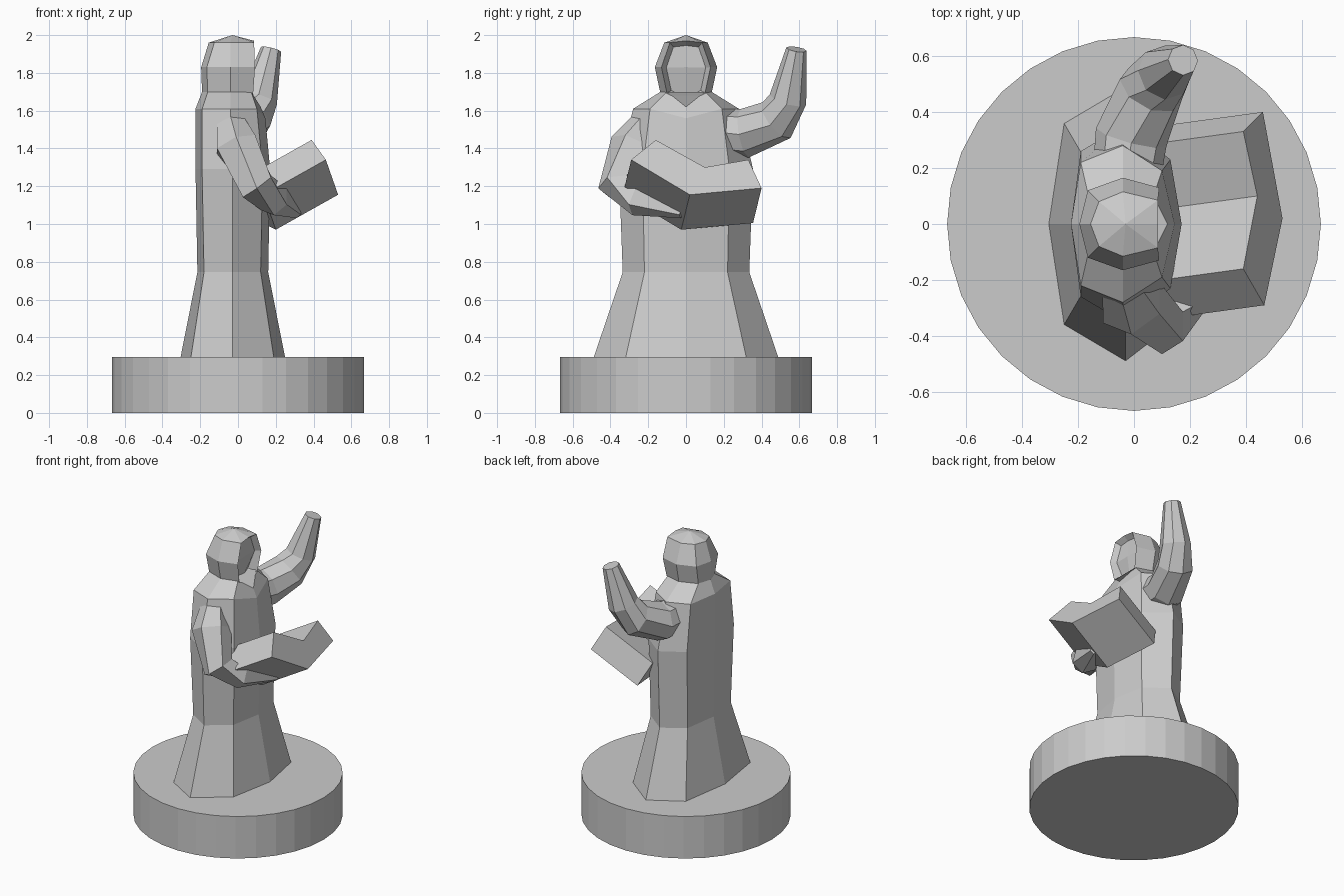
import bpy, bmesh, math
from mathutils import Vector

if "Cube" in bpy.data.objects:
    bpy.data.objects.remove(bpy.data.objects["Cube"])

stone = bpy.data.materials.new("grey_stone")
stone.diffuse_color = (0.6, 0.6, 0.6, 1)
stone.use_nodes = True
stone.node_tree.nodes["Principled BSDF"].inputs["Base Color"].default_value = stone.diffuse_color


def finish(name, bm):
    bmesh.ops.recalc_face_normals(bm, faces=bm.faces)
    me = bpy.data.meshes.new(name)
    bm.to_mesh(me)
    bm.free()
    ob = bpy.data.objects.new(name, me)
    bpy.context.collection.objects.link(ob)
    me.materials.append(stone)
    return ob


def loft(rings, apex=None):
    """Skin closed rings of equal length; cap the ends."""
    bm = bmesh.new()
    rows = [[bm.verts.new(p) for p in r] for r in rings]
    n = len(rows[0])
    for a, b in zip(rows, rows[1:]):
        for i in range(n):
            j = (i + 1) % n
            bm.faces.new((a[i], a[j], b[j], b[i]))
    bm.faces.new(rows[0])
    if apex:
        top = bm.verts.new(apex)
        for i in range(n):
            bm.faces.new((rows[-1][i], rows[-1][(i + 1) % n], top))
    else:
        bm.faces.new(rows[-1])
    return bm, rows


def ring(z, back, bs, side, fs, front, zf=None):
    """Eight-sided cross-section mirrored about y = 0; zf lowers the front point."""
    half = [bs, side, fs]
    pts = [(back, 0, z)] + [(x, -y, z) for x, y in half]
    pts.append((front, 0, z if zf is None else zf))
    return pts + [(x, y, z) for x, y in reversed(half)]


def limb(name, path, sides):
    """Tapered tube through (point, radius) pairs."""
    pts = [Vector(p) for p, r in path]
    rings = []
    for i, (p, r) in enumerate(path):
        t = (pts[min(i + 1, len(pts) - 1)] - pts[max(i - 1, 0)]).normalized()
        u = t.cross(Vector((1, 0, 0))).normalized()
        v = t.cross(u)
        rings.append([pts[i] + r * (math.cos(a) * u + math.sin(a) * v)
                      for a in (math.tau * k / sides for k in range(sides))])
    return finish(name, loft(rings)[0])


# Round base
bm = bmesh.new()
bmesh.ops.create_cone(bm, cap_ends=True, segments=32, radius1=0.667, radius2=0.667, depth=0.295)
bmesh.ops.translate(bm, vec=(0, 0, 0.1475), verts=bm.verts)
finish("base", bm)

# Robe with flared skirt and sloping shoulders
finish("robe", loft([
    ring(0.29, -0.305, (-0.25, 0.36), (-0.03, 0.49), (0.19, 0.32), 0.25),
    ring(0.745, -0.215, (-0.18, 0.24), (-0.03, 0.335), (0.12, 0.22), 0.16),
    ring(1.29, -0.225, (-0.19, 0.26), (-0.03, 0.355), (0.13, 0.23), 0.17),
    ring(1.61, -0.225, (-0.19, 0.22), (-0.04, 0.28), (0.10, 0.19), 0.145, 1.56),
    ring(1.70, -0.19, (-0.16, 0.09), (-0.04, 0.135), (0.07, 0.10), 0.12, 1.62),
])[0])

# Hooded head with a recessed face
bm, rows = loft([
    ring(1.69, -0.19, (-0.16, 0.09), (-0.04, 0.135), (0.08, 0.10), 0.09, 1.64),
    ring(1.83, -0.195, (-0.165, 0.12), (-0.04, 0.165), (0.09, 0.13), 0.09),
    ring(1.96, -0.155, (-0.125, 0.08), (-0.04, 0.115), (0.085, 0.085), 0.085, 1.97),
], apex=(-0.03, 0, 2.0))
bmesh.ops.recalc_face_normals(bm, faces=bm.faces)
rim = {v for r in rows for v in r[3:6]}
face = [f for f in bm.faces if all(v in rim for v in f.verts) and len(f.verts) == 4]
bmesh.ops.inset_region(bm, faces=face, thickness=0.025, use_even_offset=True)
inner = {v for f in face for v in f.verts}
for v in inner:
    v.co.x -= 0.035 if v.co.z > 1.72 else 0.06
finish("hooded_head", bm)

# Raised arm
limb("raised_arm", [((-0.03, 0.14, 1.49), 0.12), ((-0.01, 0.31, 1.48), 0.13),
                    ((0.06, 0.48, 1.55), 0.12), ((0.11, 0.54, 1.66), 0.10),
                    ((0.175, 0.585, 1.925), 0.055)], 8)

# Bent arm reaching under the book
limb("holding_arm", [((-0.04, -0.21, 1.53), 0.085), ((-0.01, -0.28, 1.41), 0.125),
                     ((0.10, -0.36, 1.20), 0.105), ((0.19, -0.25, 1.13), 0.09),
                     ((0.31, -0.02, 1.06), 0.03)], 6)

# Open book: V-shaped end outline pushed back along its length
end = [(0.39, -0.16, 1.445), (0.44, 0.10, 1.30), (0.39, 0.33, 1.34),
       (0.46, 0.40, 1.19), (0.53, 0.02, 1.155), (0.465, -0.29, 1.34)]
slide = Vector((-0.33, -0.045, -0.185))
finish("open_book", loft([end, [Vector(p) + slide for p in end]])[0])
